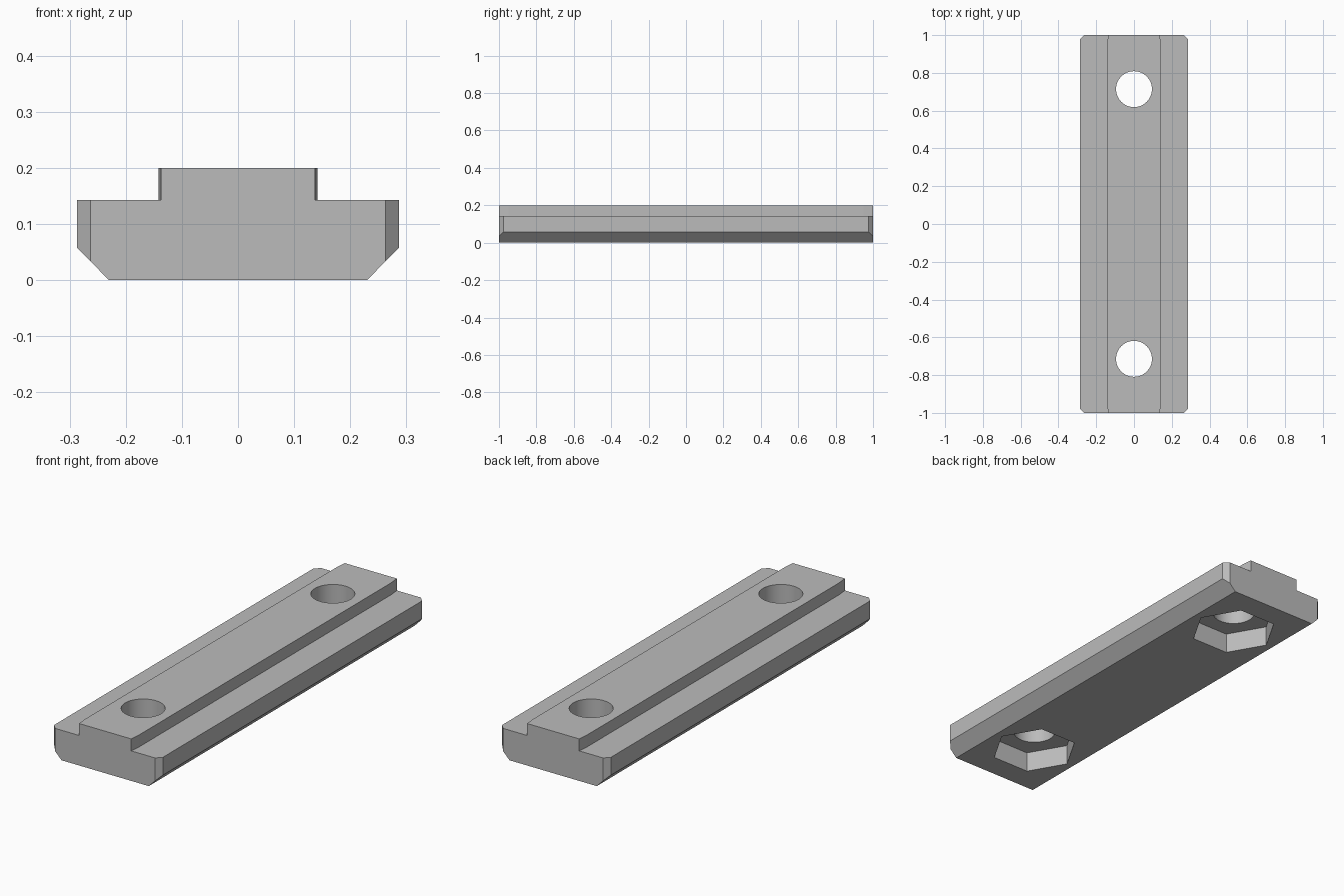
import bpy, bmesh, math

old = bpy.data.objects.get("Cube")
if old:
    bpy.data.objects.remove(old, do_unlink=True)

steel = bpy.data.materials.new("grey_steel")
steel.use_nodes = True
colour = (0.5, 0.5, 0.5, 1)
steel.diffuse_color = colour
steel.node_tree.nodes["Principled BSDF"].inputs["Base Color"].default_value = colour


def loft(name, rings):
    """Closed solid through rings that share a vertex count."""
    bm = bmesh.new()
    loops = [[bm.verts.new(p) for p in ring] for ring in rings]
    n = len(loops[0])
    for a, b in zip(loops, loops[1:]):
        for i in range(n):
            j = (i + 1) % n
            bm.faces.new((a[i], a[j], b[j], b[i]))
    bm.faces.new(loops[0])
    bm.faces.new(loops[-1])
    bmesh.ops.recalc_face_normals(bm, faces=bm.faces)
    mesh = bpy.data.meshes.new(name)
    bm.to_mesh(mesh)
    bm.free()
    mesh.materials.append(steel)
    obj = bpy.data.objects.new(name, mesh)
    bpy.context.collection.objects.link(obj)
    return obj


def section(y, rail):
    """Stepped cross-section with bevelled lower corners."""
    half = [(0.23, 0), (0.287, 0.058), (0.287, 0.143), (rail, 0.143), (rail, 0.2)]
    outline = half + [(-x, z) for x, z in reversed(half)]
    return [(x, y, z) for x, z in outline]


def prism(name, outline, z0, z1):
    return loft(name, [[(x, y, z) for x, y in outline] for z in (z0, z1)])


def polygon(sides, radius, y):
    step = math.tau / sides
    return [(radius * math.cos(i * step), y + radius * math.sin(i * step))
            for i in range(sides)]


def cut(target, cutter, operation):
    mod = target.modifiers.new(cutter.name, "BOOLEAN")
    mod.operation = operation
    mod.solver = "EXACT"
    mod.object = cutter
    bpy.context.view_layer.objects.active = target
    bpy.ops.object.modifier_apply(modifier=mod.name)
    bpy.data.objects.remove(cutter, do_unlink=True)


# Bar with a raised rail that tapers slightly at both ends
bar = loft("slot_bar", [section(-1, 0.137), section(-0.95, 0.142),
                        section(0.95, 0.142), section(1, 0.137)])

# Chamfer the four upright corners
w, c = 0.287, 0.024
corner = [(w, 1 - c), (w - c, 1)]
plan = (corner + [(-x, y) for x, y in reversed(corner)]
        + [(-x, -y) for x, y in corner] + [(x, -y) for x, y in reversed(corner)])
cut(bar, prism("corner_trim", plan, -0.1, 0.3), "INTERSECT")

# Bolt holes and hexagonal nut pockets underneath
for y in (-0.714, 0.714):
    cut(bar, prism("bolt_hole", polygon(64, 0.095, y), -0.1, 0.3), "DIFFERENCE")
    cut(bar, prism("nut_pocket", polygon(6, 0.196, y), -0.1, 0.097), "DIFFERENCE")

# Smooth only the bores
bpy.ops.object.select_all(action="DESELECT")
bar.select_set(True)
bpy.context.view_layer.objects.active = bar
bpy.ops.object.shade_smooth_by_angle(angle=math.radians(15))
for face in bar.data.polygons:
    if abs(face.normal.z) > 0.1 or face.area > 0.01:
        face.use_smooth = False
